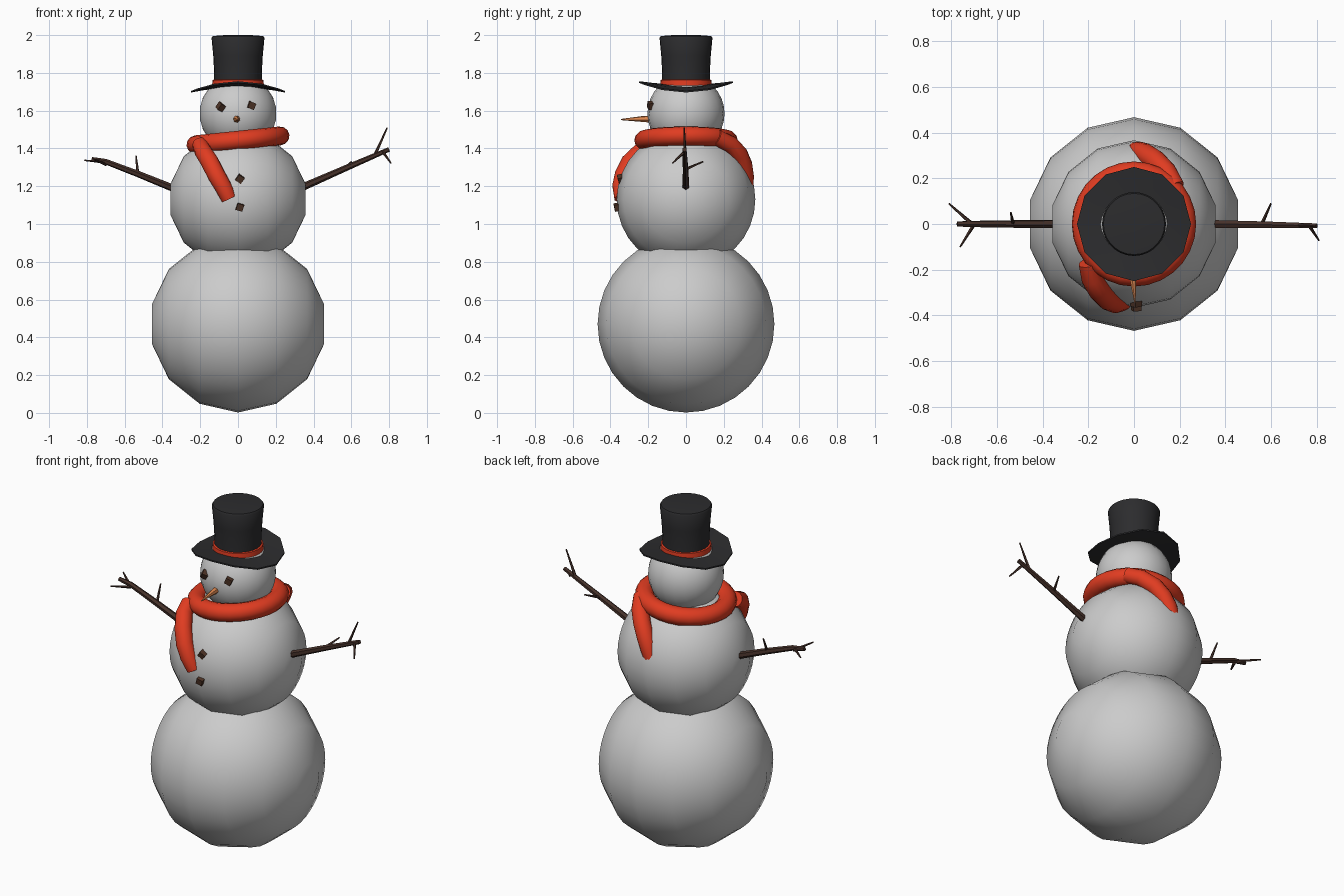
import bpy, bmesh
from math import sin, cos, pi, radians
from mathutils import Vector, Matrix, Euler

if "Cube" in bpy.data.objects:
    bpy.data.objects.remove(bpy.data.objects["Cube"])


def material(name, rgb):
    m = bpy.data.materials.new(name)
    m.diffuse_color = (*rgb, 1)
    m.use_nodes = True
    m.node_tree.nodes["Principled BSDF"].inputs["Base Color"].default_value = m.diffuse_color
    return m


BLACK = material("felt", (0.025, 0.025, 0.027))
RED = material("wool", (0.75, 0.045, 0.015))
BROWN = material("bark", (0.06, 0.03, 0.022))
COAL = material("coal", (0.08, 0.035, 0.02))
ORANGE = material("carrot", (0.75, 0.25, 0.08))


def finish(name, bm, mat=None, angle=50):
    bmesh.ops.recalc_face_normals(bm, faces=bm.faces)
    me = bpy.data.meshes.new(name)
    bm.to_mesh(me)
    bm.free()
    if angle:
        me.shade_smooth()
        me.set_sharp_from_angle(angle=radians(angle))
    if mat:
        me.materials.append(mat)
    ob = bpy.data.objects.new(name, me)
    bpy.context.collection.objects.link(ob)
    return ob


def bridge(bm, rings, closed=False, caps=True):
    n = len(rings[0])
    pairs = list(zip(rings, rings[1:]))
    if closed:
        pairs.append((rings[-1], rings[0]))
    for a, b in pairs:
        for i in range(n):
            j = (i + 1) % n
            bm.faces.new((a[i], a[j], b[j], b[i]))
    if caps and not closed:
        bm.faces.new(rings[0])
        bm.faces.new(rings[-1])


def lathe(profile, sides, closed=False):
    """Revolve (radius, height) points about z."""
    bm = bmesh.new()
    rings = [[bm.verts.new((r * cos(2 * pi * i / sides), r * sin(2 * pi * i / sides), z))
              for i in range(sides)] for r, z in profile]
    bridge(bm, rings, closed)
    return bm


def tube(bm, pts, radii, sides=6):
    """Sweep a round section along a path."""
    pts = [Vector(p) for p in pts]
    rings = []
    for k, p in enumerate(pts):
        t = (pts[min(k + 1, len(pts) - 1)] - pts[max(k - 1, 0)]).normalized()
        u = t.cross(Vector((0.3, 1, 0.1))).normalized()
        v = t.cross(u)
        rings.append([bm.verts.new(p + radii[k] * (u * cos(a) + v * sin(a)))
                      for a in (2 * pi * i / sides for i in range(sides))])
    bridge(bm, rings)


# Snowballs: 14-sided outline seen from the front, rounder from the side
def snowball(name, r, z, n=14):
    angles = [2 * pi * (i + 0.5) / n for i in range(n // 2)]
    bm = lathe([(r * sin(a), r * cos(a)) for a in angles], 32)
    bm.transform(Matrix.Translation((0, 0, z)) @ Matrix.Rotation(pi / 2, 4, 'Y'))
    finish(name, bm, angle=60)


snowball("lower_snowball", 0.468, 0.47)
snowball("middle_snowball", 0.367, 1.13)
snowball("head_snowball", 0.204, 1.585, 22)

# Hat: crown, band and saddle-curved brim
finish("hat_crown", lathe([(0.126, 1.72), (0.126, 1.8), (0.131, 1.89), (0.14, 1.985),
                           (0.134, 1.995), (0.07, 2.0), (0.01, 2.0)], 28), BLACK)
finish("hat_band", lathe([(0.12, 1.715), (0.138, 1.722), (0.135, 1.762), (0.12, 1.766)], 28), RED)
bm = lathe([(0.1, 1.722), (0.18, 1.722), (0.25, 1.722),
            (0.25, 1.73), (0.18, 1.734), (0.1, 1.736)], 12, closed=True)
for v in bm.verts:
    v.co.z += 0.026 * (v.co.y ** 2 - v.co.x ** 2) / 0.0625
finish("hat_brim", bm, BLACK)

# Scarf: tilted ring and two tails hugging the middle ball
ring = [(0.222 + 0.052 * cos(2 * pi * i / 12), 0.05 * sin(2 * pi * i / 12)) for i in range(12)]
bm = lathe(ring, 28, closed=True)
bm.transform(Matrix.Translation((0, 0, 1.443)) @ Matrix.Rotation(radians(-6), 4, 'Y'))
finish("scarf_loop", bm, RED)
tails = {
    "scarf_front_tail": [(-0.2, -0.17, 1.42), (-0.185, -0.24, 1.385), (-0.15, -0.295, 1.33),
                         (-0.115, -0.33, 1.26), (-0.08, -0.345, 1.2), (-0.048, -0.338, 1.135)],
    "scarf_back_tail": [(0.18, 0.16, 1.46), (0.14, 0.23, 1.425), (0.09, 0.28, 1.37),
                        (0.05, 0.305, 1.31), (0.02, 0.315, 1.25), (0.0, 0.315, 1.195)],
}
for name, path in tails.items():
    bm = bmesh.new()
    tube(bm, path, [0.043, 0.046, 0.048, 0.048, 0.046, 0.042], 12)
    finish(name, bm, RED)

# Coal eyes and buttons
for name, loc, rot in [
    ("left_eye", (-0.09, -0.178, 1.62), (0.5, 0.4, 0.6)),
    ("right_eye", (0.07, -0.183, 1.628), (0.1, 0.4, 0.3)),
    ("upper_button", (0.01, -0.343, 1.24), (0.3, 0.6, 0.2)),
    ("lower_button", (0.01, -0.362, 1.09), (0.2, 0.3, 0.1)),
]:
    bm = bmesh.new()
    bmesh.ops.create_cube(bm, size=0.036)
    bm.transform(Matrix.Translation(loc) @ Euler(rot).to_matrix().to_4x4())
    finish(name, bm, COAL, angle=0)

# Carrot nose
bm = bmesh.new()
tube(bm, [(-0.008, -0.17, 1.555), (-0.005, -0.23, 1.556), (0.004, -0.345, 1.553)],
     [0.021, 0.016, 0.003], 6)
finish("carrot_nose", bm, ORANGE)

# Stick arms: main branch plus twigs
arms = {
    "right_arm": ([(0.33, 0, 1.19), (0.58, -0.003, 1.3), (0.8, -0.008, 1.395)],
                  [((0.56, 0, 1.29), (0.6, 0.09, 1.33)),
                   ((0.765, -0.005, 1.385), (0.81, -0.072, 1.322)),
                   ((0.725, -0.005, 1.365), (0.79, -0.01, 1.51))]),
    "left_arm": ([(-0.32, 0, 1.18), (-0.53, 0, 1.265), (-0.7, 0, 1.33), (-0.775, 0, 1.343)],
                 [((-0.53, 0, 1.265), (-0.54, 0.05, 1.36)),
                  ((-0.715, 0.005, 1.33), (-0.812, 0.09, 1.337)),
                  ((-0.7, 0, 1.315), (-0.762, -0.1, 1.342))]),
}
for name, (branch, twigs) in arms.items():
    bm = bmesh.new()
    n = len(branch) - 1
    tube(bm, branch, [0.02 - 0.008 * k / n for k in range(n + 1)], 6)
    for a, b in twigs:
        tube(bm, [a, b], [0.009, 0.004], 5)
    finish(name, bm, BROWN)
